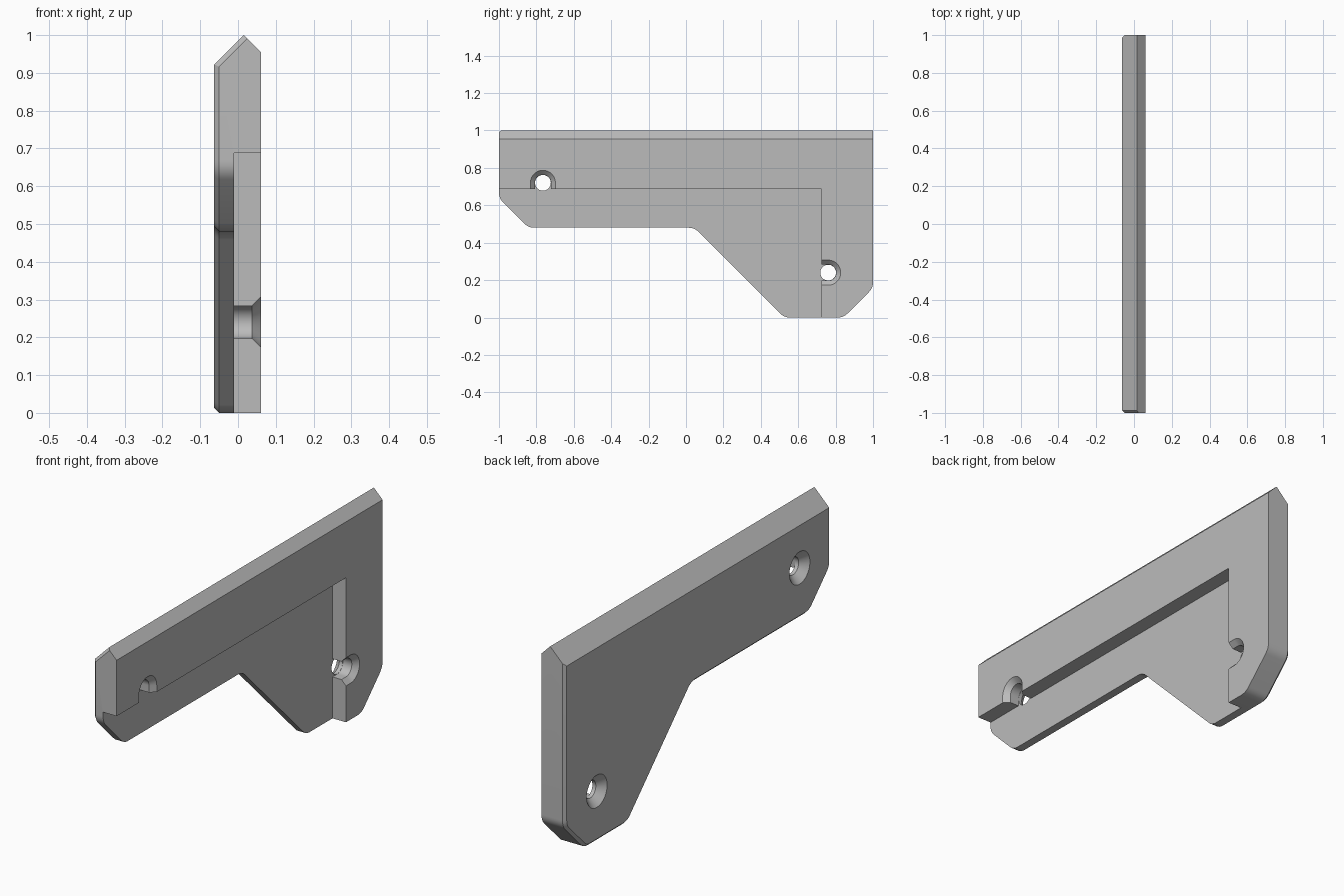
import bpy, bmesh, math
from mathutils import Vector

if "Cube" in bpy.data.objects:
    bpy.data.objects.remove(bpy.data.objects["Cube"])

BACK, FRONT, FLOOR = -0.063, 0.061, -0.01   # outer faces and recess floor along x
RIDGE, EDGE = 0.015, 0.013                  # ridge position, small chamfer

grey = bpy.data.materials.new("mid grey")
grey.use_nodes = True
colour = (0.5, 0.5, 0.5, 1)
grey.diffuse_color = colour
grey.node_tree.nodes["Principled BSDF"].inputs["Base Color"].default_value = colour


def make_object(name, bm):
    bmesh.ops.recalc_face_normals(bm, faces=bm.faces)
    mesh = bpy.data.meshes.new(name)
    bm.to_mesh(mesh)
    bm.free()
    mesh.materials.append(grey)
    obj = bpy.data.objects.new(name, mesh)
    bpy.context.collection.objects.link(obj)
    return obj


def loft(bm, sections):
    """Skin a list of (x, yz points) sections and cap both ends."""
    rings = [[bm.verts.new((x, y, z)) for y, z in pts] for x, pts in sections]
    for a, b in zip(rings, rings[1:]):
        for i in range(len(a)):
            bm.faces.new((a[i - 1], a[i], b[i], b[i - 1]))
    bm.faces.new(rings[0])
    bm.faces.new(rings[-1])


def fillet(prev, corner, nxt, length=0.03, steps=6):
    """Round a corner with a short curve."""
    c = Vector(corner)
    a = c + (Vector(prev) - c).normalized() * length
    b = c + (Vector(nxt) - c).normalized() * length
    ts = [i / steps for i in range(steps + 1)]
    return [a * (1 - t) ** 2 + c * 2 * t * (1 - t) + b * t * t for t in ts]


def circle(centre, r, n=48):
    return [(centre[0] + r * math.cos(math.tau * i / n),
             centre[1] + r * math.sin(math.tau * i / n)) for i in range(n)]


def slot(centre, r, toward, n=24):
    """Half circle with straight sides running in one direction."""
    c, d = Vector(centre), Vector(toward)
    side = Vector((-d.y, d.x))
    arc = [c + r * (side * math.cos(math.pi * i / n) - d * math.sin(math.pi * i / n))
           for i in range(n + 1)]
    return [arc[0] + d * 0.12] + arc + [arc[-1] + d * 0.12]


def cut(target, bm):
    cutter = make_object("cutter", bm)
    cutter.hide_render = True
    mod = target.modifiers.new("cut", 'BOOLEAN')
    mod.operation, mod.solver, mod.object = 'DIFFERENCE', 'EXACT', cutter
    bpy.context.view_layer.objects.active = target
    bpy.ops.object.modifier_apply(modifier=mod.name)
    bpy.data.objects.remove(cutter)


# Bracket plate: rounded side outline, extruded across x
corners = [(-1, 1.2), (-1, 0.638), (-0.842, 0.48), (0.045, 0.48),
           (0.525, 0), (0.842, 0), (1, 0.158), (1, 1.2)]
outline = [corners[0]]
for p, c, n in zip(corners, corners[1:], corners[2:]):
    outline += fillet(p, c, n)
outline.append(corners[-1])
bm = bmesh.new()
loft(bm, [(BACK, outline), (FRONT, outline)])

# Sloped ridge along the top
for side in (-1, 1):
    bmesh.ops.bisect_plane(bm, geom=bm.verts[:] + bm.edges[:] + bm.faces[:],
                           plane_co=(RIDGE, 0, 1), plane_no=(side, 0, 1), clear_outer=True)
    bmesh.ops.holes_fill(bm, edges=[e for e in bm.edges if e.is_boundary])
bmesh.ops.recalc_face_normals(bm, faces=bm.faces)


# Small chamfer round the back face and up the front end of the slope
def chamfered(edge):
    a, b = (v.co for v in edge.verts)
    on_back = max(a.x, b.x) < BACK + 0.001 and min(a.z, b.z) < 0.9
    on_slope = (max(a.y, b.y) < -0.999 and min(a.z, b.z) > 0.9
                and max(a.x, b.x) < RIDGE + 0.001)
    return on_back or on_slope


bmesh.ops.bevel(bm, geom=[e for e in bm.edges if chamfered(e)], offset=EDGE,
                offset_type='OFFSET', segments=1, affect='EDGES')
plate = make_object("bracket_plate", bm)

# Stepped recess
bm = bmesh.new()
loft(bm, [(x, [(-1.2, -0.2), (0.725, -0.2), (0.725, 0.688), (-1.2, 0.688)])
          for x in (FLOOR, 0.2)])
cut(plate, bm)

# Screw holes: countersunk from the back, open countersunk slots on the front
for centre, toward in (((-0.765, 0.72), (0, -1)), ((0.76, 0.24), (-1, 0))):
    bm = bmesh.new()
    loft(bm, [(x, slot(centre, r, toward)) for x, r in
              ((FLOOR, 0.043), (0.037, 0.043), (FRONT, 0.067), (FRONT + 0.01, 0.077))])
    cut(plate, bm)
    bm = bmesh.new()
    loft(bm, [(x, circle(centre, r)) for x, r in
              ((BACK - 0.01, 0.087), (BACK + 0.035, 0.042), (0.0, 0.042))])
    cut(plate, bm)

bpy.ops.object.select_all(action='DESELECT')
plate.select_set(True)
bpy.context.view_layer.objects.active = plate
bpy.ops.object.shade_smooth_by_angle(angle=math.radians(25))
